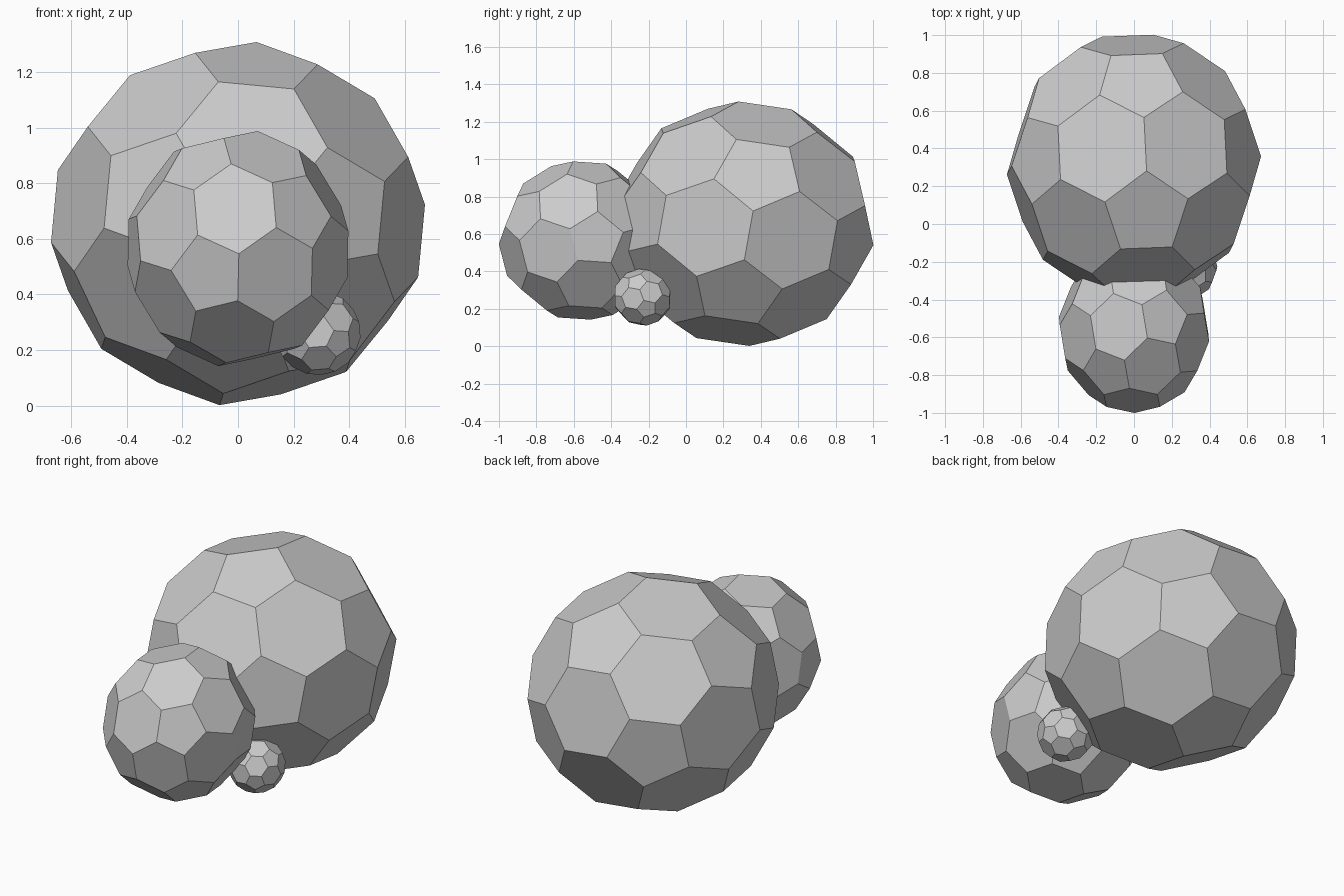
import bpy, bmesh, math
from mathutils import Vector, Matrix

if "Cube" in bpy.data.objects:
    bpy.data.objects.remove(bpy.data.objects["Cube"])


def truncated_icosahedron_points():
    # icosahedron with a corner at +z, every edge cut at its thirds
    h, r = 1 / math.sqrt(5), 2 / math.sqrt(5)
    pts = [Vector((0, 0, 1)), Vector((0, 0, -1))]
    for k in range(5):
        for z, turn in ((h, 0), (-h, 36)):
            a = math.radians(72 * k + turn)
            pts.append(Vector((r * math.cos(a), r * math.sin(a), z)))
    return [((2 * p + q) / 3).normalized() for p in pts for q in pts
            if 0.1 < (p - q).length < 1.2]


def faceted_ball(name, center, radii, pole, spin):
    # pole = direction of one pentagon, spin = its turn about that direction
    n = Vector(pole).normalized()
    t1 = (Vector((1, 0, 0)) - n * n.x).normalized()
    t2 = n.cross(t1)
    frame = Matrix((t1, t2, n)).transposed() @ Matrix.Rotation(math.radians(spin), 3, 'Z')
    bm = bmesh.new()
    for p in truncated_icosahedron_points():
        bm.verts.new(frame @ p)
    bmesh.ops.convex_hull(bm, input=bm.verts[:])
    # merge hull triangles into pentagons and hexagons
    bmesh.ops.dissolve_limit(bm, angle_limit=math.radians(3),
                             verts=bm.verts[:], edges=bm.edges[:])
    bmesh.ops.scale(bm, vec=Vector(radii), verts=bm.verts[:])
    bmesh.ops.recalc_face_normals(bm, faces=bm.faces[:])
    me = bpy.data.meshes.new(name)
    bm.to_mesh(me)
    bm.free()
    ob = bpy.data.objects.new(name, me)
    ob.location = center
    bpy.context.collection.objects.link(ob)
    return ob


# big boulder at the back
faceted_ball("large_boulder", (0, 0.31, 0.655), (0.678, 0.711, 0.657),
             (0.1035, -0.381, 0.919), 89.8)
# medium boulder in front
faceted_ball("medium_boulder", (0, -0.556, 0.565), (0.406, 0.445, 0.432),
             (-0.28, -0.929, -0.226), 34.5)
# pebble tucked between them on the right
faceted_ball("small_pebble", (0.287, -0.232, 0.262), (0.155, 0.16, 0.153),
             (0.8, -0.2, 0.56), 0)
